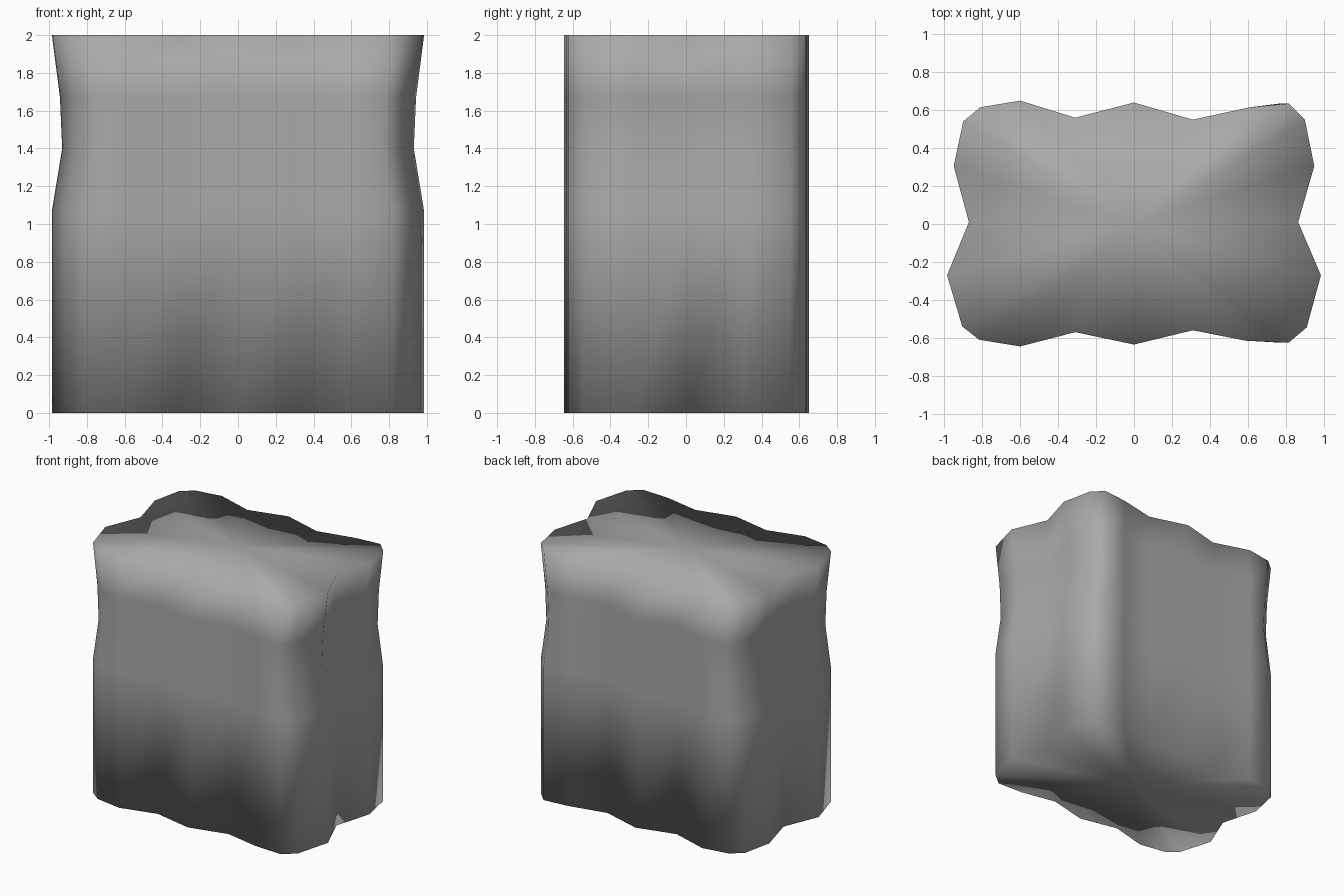
import bpy
import bmesh

cube = bpy.data.objects.get("Cube")
if cube:
    bpy.data.objects.remove(cube, do_unlink=True)

# One plain grey for the whole block
grey = bpy.data.materials.new("stone_grey")
grey.use_nodes = True
colour = (0.4, 0.4, 0.4, 1)
grey.diffuse_color = colour
bsdf = next(n for n in grey.node_tree.nodes if n.type == 'BSDF_PRINCIPLED')
bsdf.inputs["Base Color"].default_value = colour
bsdf.inputs["Roughness"].default_value = 0.8

# Wavy outline, counter-clockwise from the middle of the front
outline = [
    (0, -.635), (.31, -.56), (.59, -.615), (.815, -.625), (.91, -.545),
    (.985, -.27), (.865, .01), (.95, .305), (.9, .55), (.815, .635),
    (.61, .615), (.31, .55), (0, .64), (-.31, .56), (-.6, .65),
    (-.81, .615), (-.9, .54), (-.95, .305), (-.87, .01), (-.985, -.27),
    (-.905, -.54), (-.815, -.61), (-.6, -.645), (-.31, -.57)]

# Height of each ring, and how far the two ends are drawn in there
levels = [(0, 1), (1.07, 1), (1.4, .945), (1.67, .957), (2, 1)]

bm = bmesh.new()
rings = []
for z, waist in levels:
    rings.append([bm.verts.new((x * (waist if abs(x) > .7 else 1), y, z))
                  for x, y in outline])

# Wall between neighbouring rings
count = len(outline)
for low, high in zip(rings, rings[1:]):
    for i in range(count):
        j = (i + 1) % count
        bm.faces.new((low[i], low[j], high[j], high[i]))

# Flat top and bottom as fans, joined to the wall so the rims shade softly
for ring, z in ((rings[0], 0), (rings[-1], 2)):
    centre = bm.verts.new((0, 0, z))
    for i in range(count):
        bm.faces.new((ring[i], ring[(i + 1) % count], centre))

bmesh.ops.recalc_face_normals(bm, faces=bm.faces)
for face in bm.faces:
    face.smooth = True

mesh = bpy.data.meshes.new("wavy_block")
bm.to_mesh(mesh)
bm.free()
mesh.materials.append(grey)
block = bpy.data.objects.new("wavy_block", mesh)
bpy.context.collection.objects.link(block)
